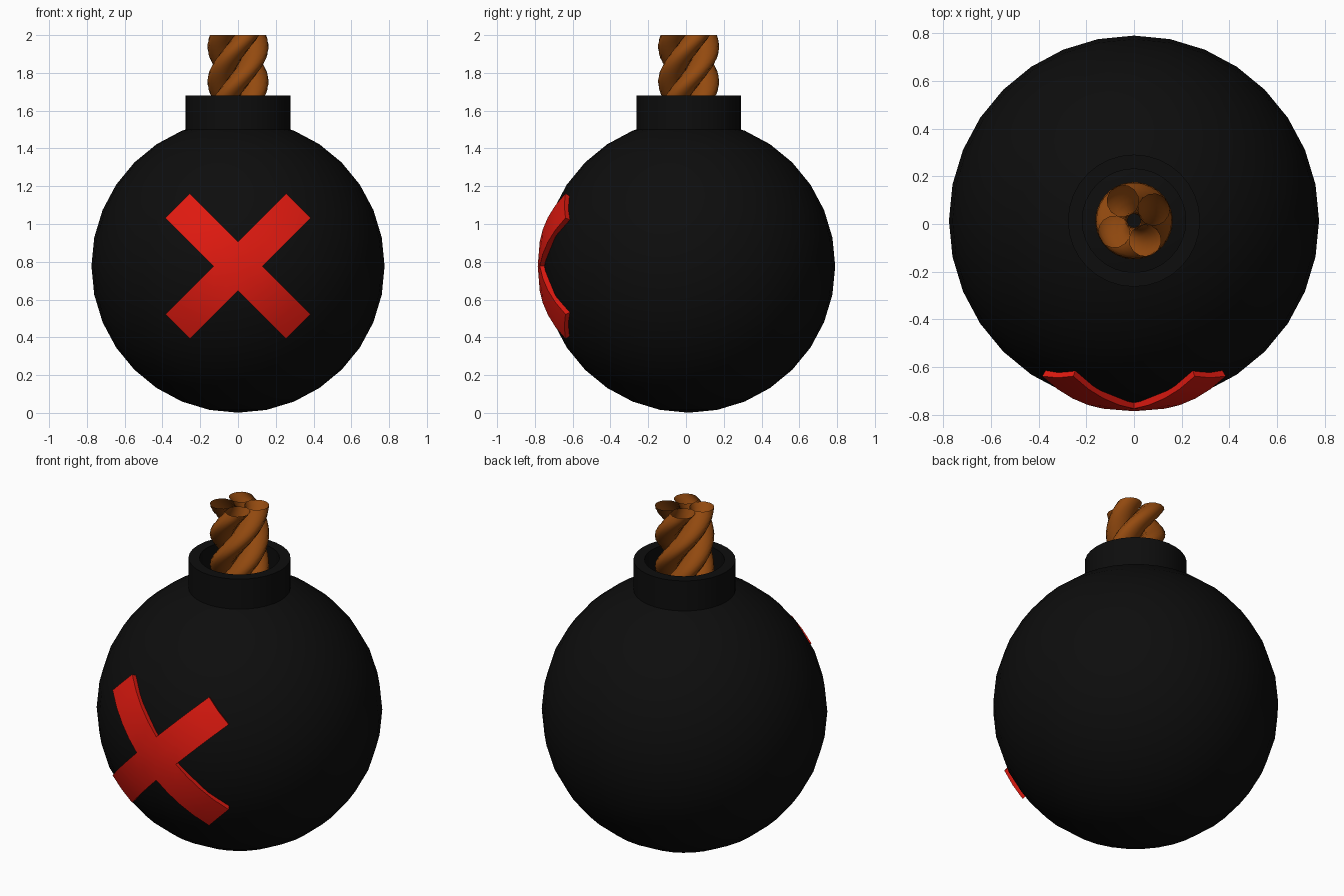
import bpy, bmesh, math
from mathutils import Vector

if "Cube" in bpy.data.objects:
    bpy.data.objects.remove(bpy.data.objects["Cube"])

C = Vector((0, 0.014, 0.777))   # ball centre
R = 0.776


def material(name, rgb):
    m = bpy.data.materials.new(name)
    m.diffuse_color = (*rgb, 1)
    m.use_nodes = True
    m.node_tree.nodes["Principled BSDF"].inputs["Base Color"].default_value = m.diffuse_color
    return m


BLACK = material("black", (0.004, 0.004, 0.004))
RED = material("red", (0.75, 0.01, 0.005))
BROWN = material("brown", (0.30, 0.07, 0.005))


def make(name, bm, mat, angle=40):
    me = bpy.data.meshes.new(name)
    bm.to_mesh(me)
    bm.free()
    ob = bpy.data.objects.new(name, me)
    bpy.context.collection.objects.link(ob)
    me.materials.append(mat)
    bpy.ops.object.select_all(action='DESELECT')
    ob.select_set(True)
    bpy.context.view_layer.objects.active = ob
    bpy.ops.object.shade_smooth_by_angle(angle=math.radians(angle))
    return ob


def bridge(bm, a, b):
    n = len(a)
    for i in range(n):
        j = (i + 1) % n
        bm.faces.new((a[i], a[j], b[j], b[i]))


# ball body
bm = bmesh.new()
bmesh.ops.create_uvsphere(bm, u_segments=32, v_segments=16, radius=R)
bmesh.ops.translate(bm, verts=bm.verts, vec=C)
make("ball", bm, BLACK)

# hollow neck collar
bm = bmesh.new()
rings = []
for r, z in ((0.277, 1.49), (0.277, 1.68), (0.217, 1.68), (0.217, 1.50)):
    rings.append([bm.verts.new((r * math.cos(i * math.tau / 32),
                                C.y + r * math.sin(i * math.tau / 32), z))
                  for i in range(32)])
for a, b in zip(rings, rings[1:]):
    bridge(bm, a, b)
make("neck", bm, BLACK)

# fuse: four open strands twisted into a rope
bm = bmesh.new()
Z0, Z1, PITCH, SIDES, STEPS = 1.52, 2.0, 0.74, 14, 20
for s in range(4):
    prev = None
    for k in range(STEPS + 1):
        z = Z0 + (Z1 - Z0) * k / STEPS
        a = math.radians(30 + 90 * s) + math.tau * (z - Z1) / PITCH
        ring = []
        for i in range(SIDES):
            t = a + i * math.tau / SIDES
            ring.append(bm.verts.new((0.095 * math.cos(a) + 0.067 * math.cos(t),
                                      C.y + 0.095 * math.sin(a) + 0.067 * math.sin(t), z)))
        if prev:
            bridge(bm, prev, ring)
        prev = ring
make("fuse", bm, BROWN)

# red cross wrapped on the front of the ball
W, L = 0.092, 0.4525
arm = [W + (L - W) * i / 4 for i in range(5)]
grid = [-a for a in reversed(arm)] + [0] + arm


def project(x, z, r):
    return C + Vector((x, -math.sqrt(r * r - x * x - z * z), z))


bm = bmesh.new()
cache = {}


def vert(u, v):
    if (u, v) not in cache:
        q = math.sqrt(0.5)
        cache[u, v] = bm.verts.new(project((u - v) * q, (u + v) * q, 0.799))
    return cache[u, v]


for u0, u1 in zip(grid, grid[1:]):
    for v0, v1 in zip(grid, grid[1:]):
        if abs(u0 + u1) / 2 < W or abs(v0 + v1) / 2 < W:
            bm.faces.new((vert(u0, v0), vert(u1, v0), vert(u1, v1), vert(u0, v1)))
out = bmesh.ops.extrude_face_region(bm, geom=bm.faces[:], use_keep_orig=True)
for v in out["geom"]:
    if isinstance(v, bmesh.types.BMVert):
        v.co = C + (v.co - C).normalized() * 0.757
bmesh.ops.recalc_face_normals(bm, faces=bm.faces)
make("cross_mark", bm, RED)
